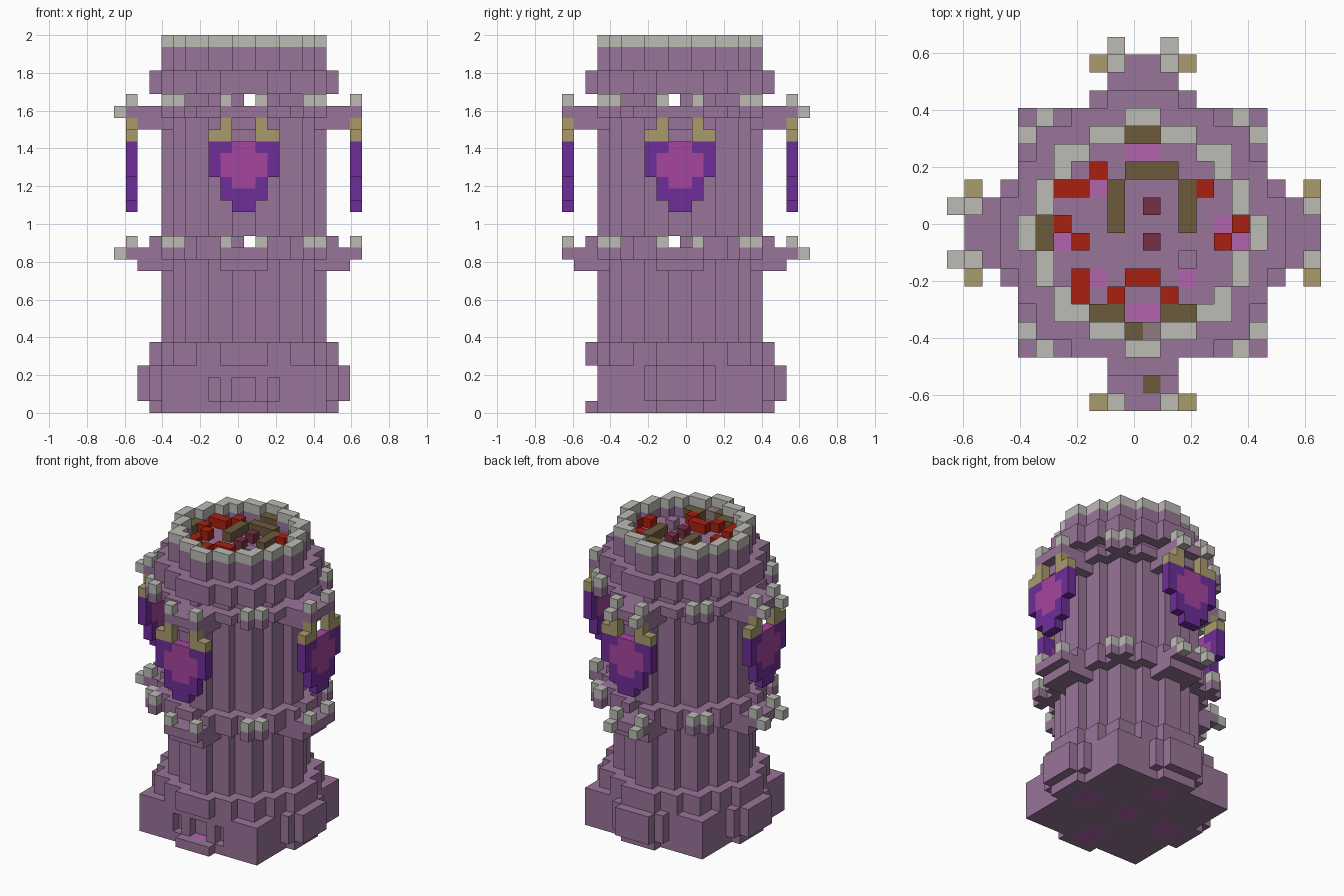
import bpy, bmesh
from itertools import product

cube = bpy.data.objects.get("Cube")
if cube:
    bpy.data.objects.remove(cube, do_unlink=True)

S = 0.0625  # edge of one block


def material(name, code):
    rgb = [int(code[i:i + 2], 16) / 255 for i in (0, 2, 4)]
    col = [((c + 0.055) / 1.055) ** 2.4 for c in rgb] + [1.0]
    m = bpy.data.materials.new(name)
    m.use_nodes = True
    m.diffuse_color = col
    m.node_tree.nodes["Principled BSDF"].inputs["Base Color"].default_value = col
    return m


mauve = material("mauve stone", "997598")
pale = material("pale stone", "bcbbb5")
tan = material("tan hook", "aa9b6d")
brown = material("brown wood", "6c5a3c")
violet = material("violet banner", "6e2d98")
magenta = material("magenta emblem", "a5459f")
pink = material("pink inlay", "b264ad")
red = material("red blocks", "a92010")
maroon = material("maroon blocks", "772f44")
taupe = material("taupe stone", "8d7c80")

parts = {}   # part name -> material
owner = {}   # block cell -> part name


def put(name, mat, cells):
    """Claim cells for a part; later parts replace earlier ones."""
    parts[name] = mat
    for c in cells:
        if -11 <= c[0] <= 9 and -10 <= c[1] <= 10:
            owner[c] = name


def box(x0, x1, y0, y1, z0, z1):
    return set(product(range(x0, x1), range(y0, y1), range(z0, z1)))


def disc(reach, z0, z1):
    """Stepped disc: reach[a] is the half depth at distance a from the middle."""
    cells = set()
    for a, r in enumerate(reach):
        cells |= box(a, a + 1, -r, r, z0, z1) | box(-a - 1, -a, -r, r, z0, z1)
    return cells


def around(cells):
    """Repeat cells on all four sides."""
    out, cur = set(), set(cells)
    for _ in range(4):
        out |= cur
        cur = {(-j - 1, i, k) for i, j, k in cur}
    return out


def both(cells):
    """Mirror cells left to right."""
    return set(cells) | {(-i - 1, j, k) for i, j, k in cells}


SHAFT = [7, 6, 6, 5, 5, 3, 1]
COLLAR = [8, 8, 7, 7, 6, 6, 4, 2]
PLINTH = [9, 9, 8, 7, 7, 7, 7, 3, 2]
FOOT = [8, 8, 7, 7, 7, 7, 7, 2]

# Base and shaft
put("foot", mauve, disc(FOOT, 0, 1))
put("plinth", mauve, {c for c in disc(PLINTH, 1, 4) if c[1] >= -7})
put("plinth_step", mauve, disc(COLLAR, 4, 6))
put("shaft", mauve, disc(SHAFT, 6, 30))

# Base inlays and doorway
put("foot_inlay", pink, around(box(-1, 1, 4, 6, 0, 1)) | box(-1, 1, -1, 1, 0, 1))
put("door_floor", pink, box(-1, 1, -7, -6, 0, 1))
for c in both(box(2, 3, -7, -6, 1, 3)) | box(-1, 1, -7, -6, 1, 3):
    owner.pop(c, None)

# Two galleries with brackets, side arms and pale studs
for label, z, collar_top in (("lower", 13, 15), ("upper", 25, 26)):
    put(label + "_collar", mauve, disc(COLLAR, z, collar_top))
    put(label + "_arms", mauve, around(box(-2, 2, -10, -6, z, z + 1)
                                       | box(-2, 2, -9, -6, z - 1, z)))
    ledge = around(both({(5, -7, z), (6, -6, z)}))
    put(label + "_corners", mauve, ledge)
    put(label + "_corner_studs", pale, {(i, j, k + 1) for i, j, k in ledge})
    put(label + "_arm_studs", pale, around(both(
        {(1, -10, z + 1), (1, -11, z)})))
    # Narrow windows through the shaft
    for c in box(0, 1, -8, 8, z + 1, z + 2) | box(-8, 8, -1, 0, z + 1, z + 2):
        owner.pop(c, None)
put("arm_peg", brown, {(0, -9, 25)})

# Crown
put("crown_collar", mauve, disc(COLLAR, 27, 29))
plan = {c[:2] for c in disc(SHAFT, 0, 1)}
edge = {(i, j) for i, j in plan
        if not {(i + 1, j), (i - 1, j), (i, j + 1), (i, j - 1)} <= plan}
put("crown_wall", mauve, {(i, j, 30) for i, j in edge})
put("crown_rim", pale, {(i, j, 31) for i, j in edge})

# Hanging banners
put("banners", violet, around(box(-3, 3, -10, -9, 20, 23)
                              | box(-2, 2, -10, -9, 18, 20)
                              | box(-1, 1, -10, -9, 17, 18)))
put("emblems", magenta, around(box(-2, 2, -10, -9, 20, 22)
                               | box(-1, 1, -10, -9, 19, 23)))
put("hooks", tan, around(both(box(1, 3, -10, -9, 23, 24)
                              | box(1, 2, -10, -9, 24, 25))))


# Things on the crown floor, as (x, y, width, depth) in blocks
def scatter(name, mat, spots, z):
    for x, y, w, d in spots:
        put(name, mat, box(x, x + w, y, y + d, z, z + 1))


scatter("floor_beams", brown, [(-1, 5, 2, 1), (-1, 3, 3, 1), (-2, 0, 1, 3),
                               (2, 0, 1, 3), (-6, -1, 1, 2), (-3, -5, 2, 1),
                               (1, -5, 2, 1), (-1, -6, 1, 1)], 30)
scatter("floor_slab", taupe, [(0, -6, 1, 1)], 30)
scatter("floor_inlays", pink, [(-1, 4, 2, 1), (-3, 2, 1, 1), (-5, -1, 1, 1),
                               (-3, -3, 1, 1), (2, -3, 1, 1), (-1, -5, 2, 1),
                               (4, 0, 1, 1), (5, -1, 1, 1)], 29)
scatter("floor_embers", red, [(-3, 3, 1, 1), (-5, 2, 2, 1), (3, 2, 1, 1),
                              (-5, 0, 1, 1), (-4, -1, 1, 1), (-4, -4, 1, 2),
                              (-2, -4, 1, 1), (1, -4, 1, 1), (-1, -3, 2, 1),
                              (4, -1, 1, 1), (5, 0, 1, 1)], 30)
scatter("floor_stones", maroon, [(0, 1, 1, 1), (0, -1, 1, 1)], 30)
scatter("floor_post", mauve, [(2, -2, 1, 1)], 30)


# Turn each part into a mesh of its exposed faces
def build(name, mat):
    bm = bmesh.new()
    verts = {}

    def vert(p):
        if p not in verts:
            verts[p] = bm.verts.new(((p[0] + 0.5) * S, (p[1] - 0.5) * S, p[2] * S))
        return verts[p]

    for c in [c for c, n in owner.items() if n == name]:
        for axis, side in product(range(3), (0, 1)):
            near = list(c)
            near[axis] += 2 * side - 1
            if tuple(near) in owner:
                continue
            ring = []
            for a, b in ((0, 0), (1, 0), (1, 1), (0, 1)):
                p = list(c)
                p[axis] += side
                p[(axis + 1) % 3] += a
                p[(axis + 2) % 3] += b
                ring.append(vert(tuple(p)))
            bm.faces.new(ring if side else ring[::-1])
    mesh = bpy.data.meshes.new(name)
    bm.to_mesh(mesh)
    bm.free()
    mesh.materials.append(mat)
    bpy.context.collection.objects.link(bpy.data.objects.new(name, mesh))


for part, mat in parts.items():
    build(part, mat)
